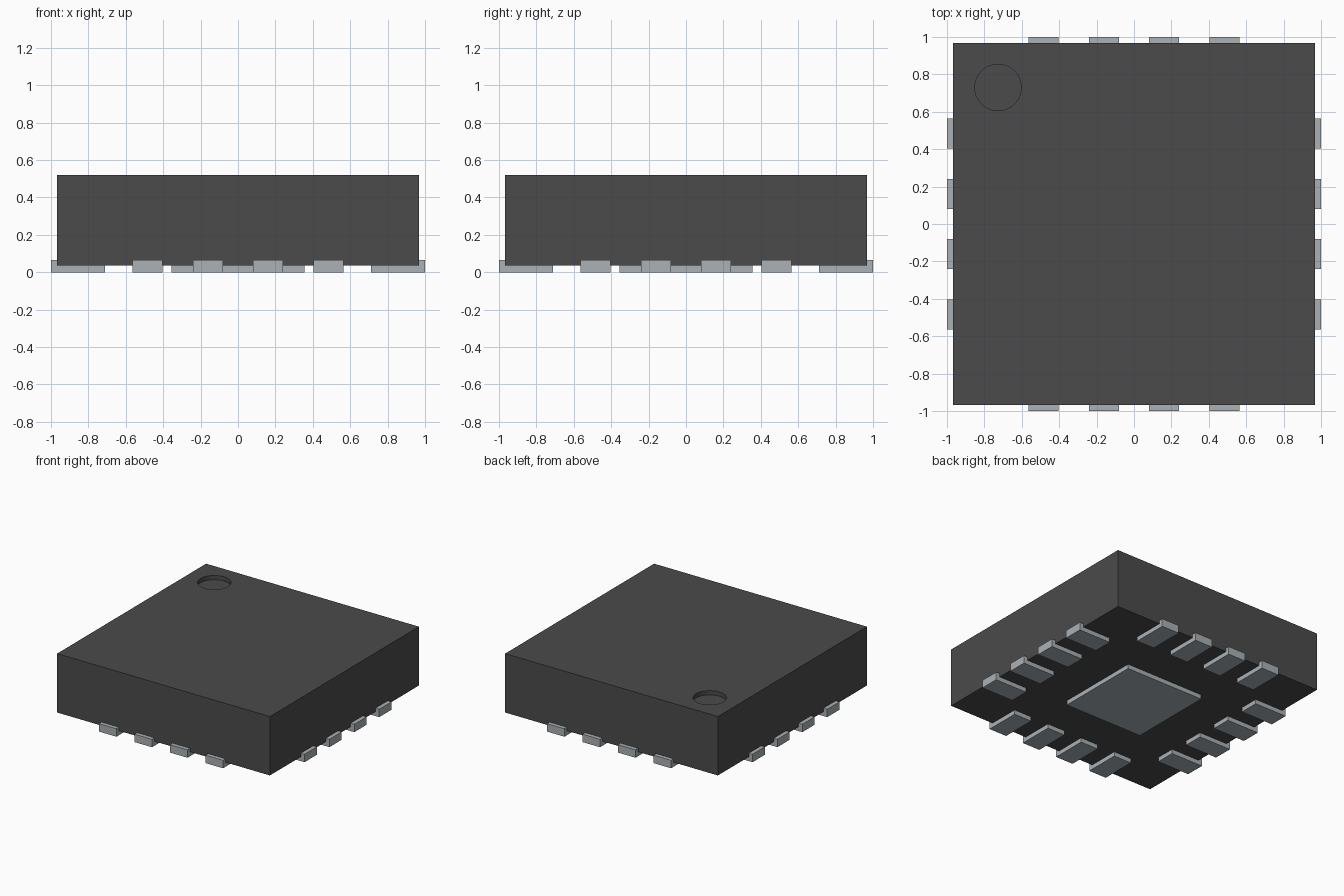
import bpy
import math

cube = bpy.data.objects.get("Cube")
if cube:
    bpy.data.objects.remove(cube, do_unlink=True)


def material(name, color):
    m = bpy.data.materials.new(name)
    m.use_nodes = True
    m.diffuse_color = color
    bsdf = m.node_tree.nodes["Principled BSDF"]
    bsdf.inputs["Base Color"].default_value = color
    bsdf.inputs["Roughness"].default_value = 0.6
    return m


plastic = material("dark grey plastic", (0.07, 0.07, 0.07, 1))
metal = material("tin metal", (0.40, 0.44, 0.46, 1))


def box(name, lo, hi, mat):
    """Axis-aligned box between two corners."""
    center = [(a + b) / 2 for a, b in zip(lo, hi)]
    bpy.ops.mesh.primitive_cube_add(size=1, location=center)
    ob = bpy.context.object
    ob.name = name
    ob.scale = [b - a for a, b in zip(lo, hi)]
    bpy.ops.object.transform_apply(location=True, rotation=True, scale=True)
    ob.data.materials.append(mat)
    return ob


HALF, BASE, TOP = 0.967, 0.036, 0.52   # package body
PIN_IN, PIN_TOP, PIN_W = 0.71, 0.065, 0.16

# Package body with a round orientation dimple sunk into its top
body = box("package_body", (-HALF, -HALF, BASE), (HALF, HALF, TOP), plastic)
bpy.ops.mesh.primitive_cylinder_add(vertices=64, radius=0.124, depth=0.07,
                                    location=(-0.727, 0.73, TOP))
cutter = bpy.context.object
cutter.name = "dimple_cutter"
cutter.hide_render = True
cutter.data.materials.append(plastic)
cut = body.modifiers.new("dimple", 'BOOLEAN')
cut.operation = 'DIFFERENCE'
cut.solver = 'EXACT'
cut.object = cutter
bpy.ops.object.select_all(action='DESELECT')
body.select_set(True)
bpy.context.view_layer.objects.active = body
bpy.ops.object.modifier_apply(modifier=cut.name)
bpy.data.objects.remove(cutter, do_unlink=True)
bpy.ops.object.shade_smooth_by_angle(angle=math.radians(30))

# Thermal pad under the middle
box("center_pad", (-0.355, -0.355, 0), (0.355, 0.355, BASE), metal)

# Four contact pins on each of the four sides
for side, quarter in (("front", 0), ("left", 1), ("back", 2), ("right", 3)):
    for i in range(4):
        x = (i - 1.5) * 0.323
        pin = box(f"{side}_pin_{i + 1}", (x - PIN_W / 2, -1, 0),
                  (x + PIN_W / 2, -PIN_IN, PIN_TOP), metal)
        # Swing the front pin about the package centre to its own side
        pin.rotation_euler.z = quarter * math.pi / 2
        bpy.ops.object.transform_apply(location=True, rotation=True, scale=True)
